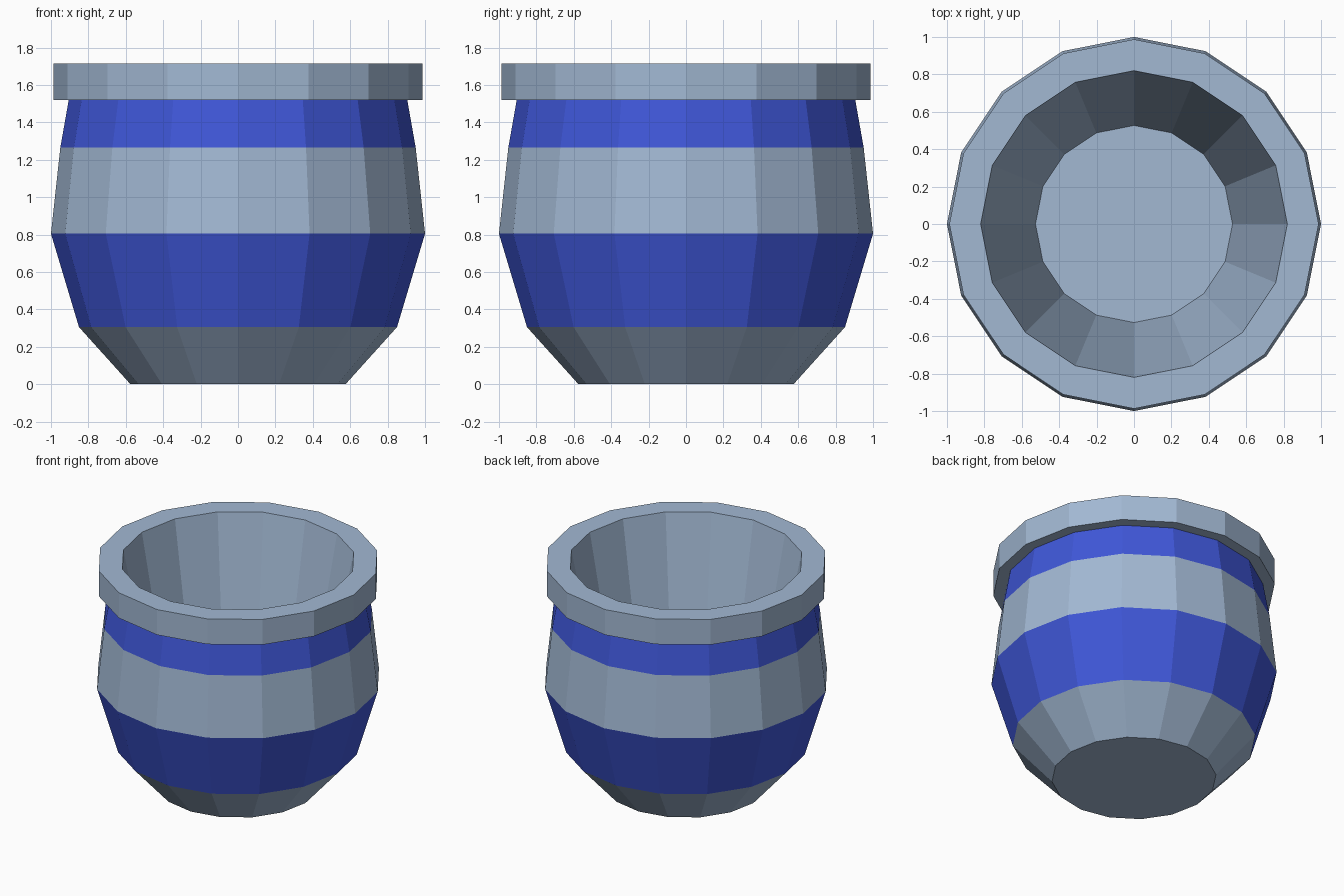
import bpy
import bmesh
from math import cos, sin, tau

SIDES = 16

cube = bpy.data.objects.get("Cube")
if cube:
    bpy.data.objects.remove(cube)


def make_material(name, color):
    mat = bpy.data.materials.new(name)
    mat.use_nodes = True
    mat.diffuse_color = color
    mat.node_tree.nodes["Principled BSDF"].inputs["Base Color"].default_value = color
    return mat


GREY, BLUE = 0, 1
materials = [
    make_material("pale blue grey glaze", (0.36, 0.48, 0.65, 1)),
    make_material("cobalt blue glaze", (0.05, 0.095, 0.69, 1)),
]


def lathe(name, start, bands):
    """Turn a profile round z; each band is (radius, height, material)."""
    bm = bmesh.new()

    def ring(radius, height):
        return [bm.verts.new((radius * cos(tau * i / SIDES),
                              radius * sin(tau * i / SIDES), height))
                for i in range(SIDES)]

    lower = ring(*start)
    bm.faces.new(lower[::-1])
    for radius, height, material in bands:
        upper = ring(radius, height)
        for i in range(SIDES):
            j = (i + 1) % SIDES
            face = bm.faces.new((lower[i], lower[j], upper[j], upper[i]))
            face.material_index = material
        lower = upper
    bm.faces.new(lower)

    mesh = bpy.data.meshes.new(name)
    bm.to_mesh(mesh)
    bm.free()
    for mat in materials:
        mesh.materials.append(mat)
    obj = bpy.data.objects.new(name, mesh)
    bpy.context.collection.objects.link(obj)
    return obj


lathe("banded_pot", (0.575, 0), [
    # Outer wall with painted bands
    (0.85, 0.305, GREY),
    (1.0, 0.805, BLUE),
    (0.95, 1.265, GREY),
    (0.905, 1.52, BLUE),
    # Overhanging rim
    (0.987, 1.52, GREY),
    (0.987, 1.715, GREY),
    (0.82, 1.715, GREY),
    # Inner wall down to the floor
    (0.527, 0.15, GREY),
])
